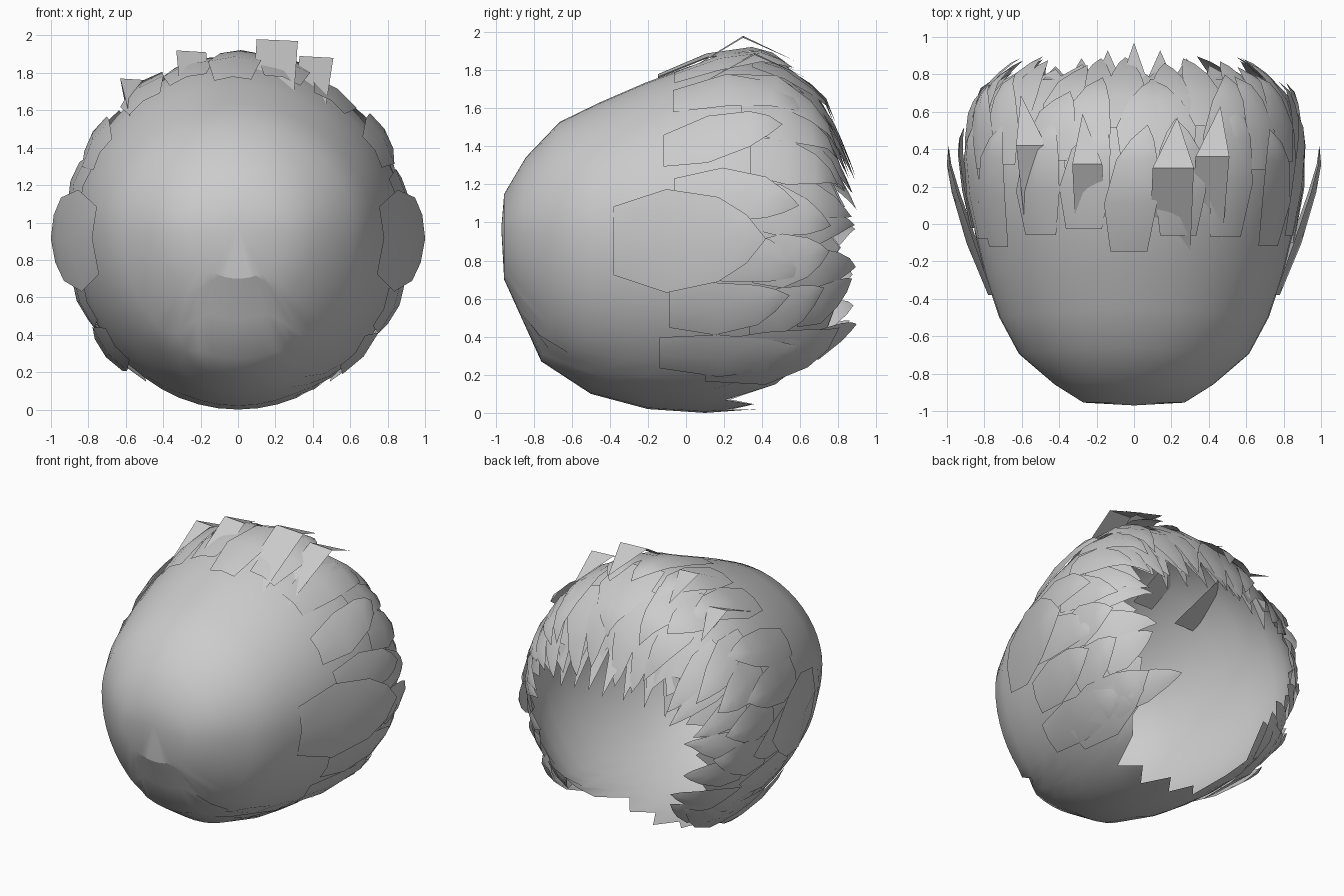
import bpy, math, random
from mathutils import Vector

if "Cube" in bpy.data.objects:
    bpy.data.objects.remove(bpy.data.objects["Cube"])

random.seed(4)

# Sections front to back: y, half width, bottom z, top z
SECTIONS = [(-0.97, 0.0, 0.97, 0.97), (-0.955, 0.27, 0.70, 1.15), (-0.76, 0.58, 0.27, 1.48),
            (-0.5, 0.72, 0.10, 1.61), (-0.2, 0.82, 0.02, 1.74), (0.1, 0.88, 0.0, 1.85),
            (0.38, 0.89, 0.02, 1.87), (0.58, 0.85, 0.08, 1.76), (0.74, 0.76, 0.18, 1.58),
            (0.85, 0.60, 0.33, 1.28), (0.92, 0.48, 0.42, 1.10)]


def surf(a, t, lift=0.0):
    """Point on the hair volume at angle a (0 = +x, 90 = up) and section t."""
    i = min(max(int(t), 0), len(SECTIONS) - 2)
    f = t - i
    y, w, lo, hi = (p + (q - p) * f for p, q in zip(SECTIONS[i], SECTIONS[i + 1]))
    # widest level stays near z = 0.95
    mid = min(max(0.95, lo + 0.3 * (hi - lo)), hi - 0.3 * (hi - lo))
    c, s = math.cos(math.radians(a)), math.sin(math.radians(a))
    h = (hi - mid) if s > 0 else (mid - lo)
    return Vector(((w + lift) * c, y, mid + (h + lift) * s))


def make(name, verts, faces):
    mesh = bpy.data.meshes.new(name)
    mesh.from_pydata(verts, [], faces)
    ob = bpy.data.objects.new(name, mesh)
    bpy.context.collection.objects.link(ob)
    bpy.context.view_layer.objects.active = ob
    ob.select_set(True)
    bpy.ops.object.shade_smooth_by_angle(angle=math.radians(40))
    ob.select_set(False)
    return ob


def rim(a):
    """Where the cap stops: far down the back on top, early underneath."""
    d = abs((a + 90 + 180) % 360 - 180)          # degrees away from the bottom
    if d < 24:
        return 5.5
    if d < 40:
        return 5.5 + (d - 24) / 16 * 2.5
    return 8.0 + 0.7 * (d - 40) / 140


# Cap: closed in front, jagged opening at the back
N, ROWS = 52, 11
verts, faces = [surf(0, 0)], []
for j in range(1, ROWS + 1):
    for k in range(N):
        a = k * 360 / N
        end = rim(a)
        t = end * j / ROWS if j > 1 else 1.0
        if j == ROWS:
            t += 0.55 * (k % 2) - 0.15 + random.uniform(-0.15, 0.15)
        verts.append(surf(a, t))
for k in range(N):
    n = (k + 1) % N
    faces.append((0, 1 + n, 1 + k))
    for j in range(ROWS - 1):
        b = 1 + j * N
        faces.append((b + k, b + n, b + N + n, b + N + k))
make("hair_cap", verts, faces)


def blade(verts, faces, a, half, t0, t1, lift, skew):
    """One pointed lock of hair lying on the volume."""
    b = len(verts)
    for f, taper in ((0, 0.75), (0.33, 1.0), (0.66, 0.75), (0.85, 0.42)):
        t = t0 + (t1 - t0) * f
        for side in (-1, 0, 1):
            l = 0.008 + lift * f + (0.012 if side == 0 else 0)
            verts.append(surf(a + skew * f * f + side * half * taper, t, l))
    verts.append(surf(a + skew, t1, lift))
    for r in range(3):
        for c in range(2):
            p = b + r * 3 + c
            faces.append((p, p + 1, p + 4, p + 3))
    faces += [(b + 9, b + 10, b + 12), (b + 10, b + 11, b + 12)]


# Overlapping rings of locks: count, start, tip, half angle, lift
LAYERS = [("outer_locks", 15, 4.3, 7.0, 9, 0.06),
          ("middle_locks", 17, 5.6, 8.2, 9, 0.07),
          ("inner_locks", 19, 6.8, 9.3, 8, 0.06)]
for name, count, t0, t1, half, lift in LAYERS:
    verts, faces = [], []
    for k in range(count):
        a = -52 + (k + 0.5) * 284 / count + random.uniform(-3, 3)
        blade(verts, faces, a, half, t0 + random.uniform(-0.3, 0.3),
              t1 + random.uniform(-0.4, 0.4), lift * random.uniform(0.6, 1.2),
              random.uniform(-9, 9))
    make(name, verts, faces)

# Large side locks that stick out furthest
verts, faces = [], []
for a in (-2, 182):
    blade(verts, faces, a, 17, 3.4, 6.2, 0.11, 0)
for a in (-46, 226):                       # low locks beside the neck
    blade(verts, faces, a, 12, 5.0, 8.6, 0.07, 4 if a < 0 else -4)
make("side_locks", verts, faces)

# Loose tufts on top: base centre, crest, tip, half width
verts, faces = [], []
for x, w, z, y in ((0.21, 0.11, 1.98, 0.30), (-0.25, 0.08, 1.92, 0.32),
                   (-0.55, 0.08, 1.77, 0.42), (0.42, 0.09, 1.89, 0.36)):
    b = len(verts)
    drop = 0.45 * x * x
    verts += [(x * 0.9 - w, y - 0.5, 1.69 - drop), (x * 0.9 + w, y - 0.5, 1.69 - drop),
              (x - w, y, z), (x + w, y, z - 0.01), (x * 1.1, y + 0.27, z - 0.13)]
    faces += [(b, b + 1, b + 3, b + 2), (b + 2, b + 3, b + 4)]
make("top_tufts", verts, faces)

# Back fringe: short tips pointing backward over the opening
verts, faces = [], []
for k in range(7):
    x = -0.42 + k * 0.14
    z = 1.36 - 0.5 * x * x
    b = len(verts)
    verts += [(x - 0.07, 0.77, z + 0.1), (x + 0.07, 0.77, z + 0.1),
              (x, 0.97 - 0.3 * abs(x), z - 0.18)]
    faces.append((b, b + 1, b + 2))
make("back_fringe", verts, faces)
